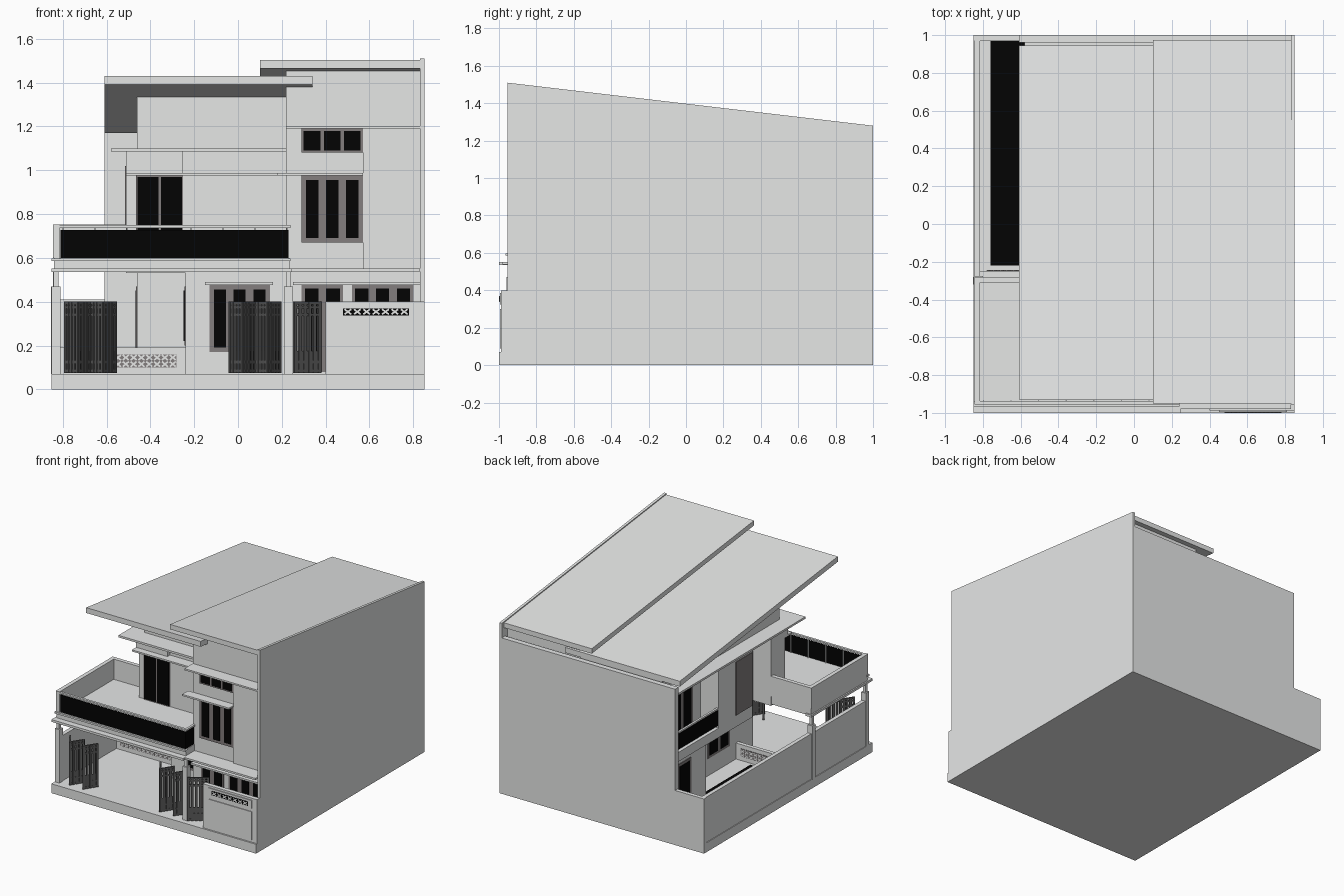
import bpy, bmesh, math
from mathutils import Matrix, Vector

old = bpy.data.objects.get("Cube")
if old:
    bpy.data.objects.remove(old, do_unlink=True)


def material(name, r, g, b):
    m = bpy.data.materials.new(name)
    m.use_nodes = True
    m.diffuse_color = (r, g, b, 1)
    m.node_tree.nodes["Principled BSDF"].inputs["Base Color"].default_value = (r, g, b, 1)
    return m


PLASTER = material("pale grey plaster", 0.79, 0.8, 0.795)
FRAME = material("warm grey frame", 0.23, 0.21, 0.21)
STEEL = material("dark grey steel", 0.1, 0.1, 0.1)
BLACK = material("black glass", 0.001, 0.001, 0.001)


def finish(name, bm, mat):
    bmesh.ops.recalc_face_normals(bm, faces=bm.faces)
    me = bpy.data.meshes.new(name)
    bm.to_mesh(me)
    bm.free()
    me.materials.append(mat)
    ob = bpy.data.objects.new(name, me)
    bpy.context.collection.objects.link(ob)


def add_box(bm, x, y, z):
    size = Matrix.Diagonal((x[1] - x[0], y[1] - y[0], z[1] - z[0], 1))
    centre = Vector((sum(x), sum(y), sum(z))) / 2
    return bmesh.ops.create_cube(bm, size=1, matrix=Matrix.Translation(centre) @ size)["verts"]


def box(name, x, y, z, mat=PLASTER):
    bm = bmesh.new()
    add_box(bm, x, y, z)
    finish(name, bm, mat)


def prism(name, x, profile):
    """Extrude a (y, z) outline along x."""
    bm = bmesh.new()
    face = bm.faces.new([bm.verts.new((x[0], y, z)) for y, z in profile])
    ext = bmesh.ops.extrude_face_region(bm, geom=[face])
    moved = [v for v in ext["geom"] if isinstance(v, bmesh.types.BMVert)]
    bmesh.ops.translate(bm, verts=moved, vec=(x[1] - x[0], 0, 0))
    finish(name, bm, PLASTER)


SLOPE = 0.118


def left_under(y):
    return 1.39 - SLOPE * (y + 0.93)


def right_under(y):
    return 1.465 - SLOPE * (y + 0.95)


def body(name, x, y, z0, top):
    prism(name, x, [(y[0], z0), (y[1], z0), (y[1], top(y[1])), (y[0], top(y[0]))])


def roof(name, x, y, under, thick):
    prism(name, x, [(y[0], under(y[0])), (y[1], under(y[1])),
                    (y[1], under(y[1]) + thick), (y[0], under(y[0]) + thick)])


# Ground slab and boundary walls
box("plinth", (-0.85, 0.85), (-1, 1), (0, 0.07))
prism("tall_side_wall", (0.83, 0.85), [(-0.955, 0), (1, 0), (1, 1.28), (-0.955, 1.51)])
box("back_wall", (-0.61, 0.83), (0.96, 1), (0.07, 1.17))
box("low_back_wall", (-0.85, -0.61), (0.97, 1), (0.07, 0.41))
box("low_side_wall", (-0.845, -0.815), (-0.95, 0.97), (0.07, 0.41))
box("garden_strip", (-0.76, -0.38), (-0.22, 0.97), (0.068, 0.076), BLACK)

# House bodies and roofs
box("ground_floor_body", (-0.24, 0.22), (-0.45, 0.96), (0.07, 0.56))
box("ground_floor_rear", (-0.46, -0.24), (0.42, 0.96), (0.07, 0.56))
box("first_floor_body", (-0.36, 0.22), (-0.45, 0.96), (0.53, 1.09))
body("attic_body", (-0.46, 0.22), (-0.45, 0.94), 1.09, left_under)
body("right_block", (0.22, 0.83), (-0.85, 0.93), 0.07, right_under)
box("right_block_pier", (0.57, 0.83), (-0.865, -0.85), (0.55, 1.19))
roof("left_roof", (-0.61, 0.34), (-0.93, 0.945), left_under, 0.04)
roof("right_roof", (0.10, 0.83), (-0.95, 0.975), right_under, 0.037)

# Thin canopies: name, x, y, z
for name, x, y, z in [
    ("upper_eave", (-0.58, 0.22), (-0.59, 0.96), (1.085, 1.1)),
    ("balcony_door_canopy", (-0.51, 0.22), (-0.53, -0.45), (0.975, 0.987)),
    ("door_head_box", (-0.51, -0.25), (-0.48, -0.4), (0.98, 1.09)),
    ("top_window_canopy", (0.22, 0.83), (-0.95, -0.85), (1.19, 1.202)),
    ("middle_window_canopy", (0.18, 0.57), (-0.92, -0.85), (0.975, 0.987)),
    ("first_floor_ledge", (0.22, 0.83), (-0.98, -0.85), (0.538, 0.552)),
    ("ground_window_canopy", (0.25, 0.83), (-0.92, -0.85), (0.477, 0.49)),
    ("carport_window_canopy", (-0.15, 0.16), (-0.52, -0.45), (0.477, 0.49)),
]:
    box(name, x, y, z)


# Windows: a frame plate with evenly spaced panes
def window(name, x, y, z, panes, axis="x", edge=0.02, gap=0.035):
    """x is the span along the wall, y the wall plane, facing -y or -x."""
    def place(part, span, out, height, mat):
        depth = (y - out, y + 0.002)
        if axis == "x":
            box(part, span, depth, height, mat)
        else:
            box(part, depth, span, height, mat)
    place(name + "_frame", x, 0.005, z, FRAME)
    w = (x[1] - x[0] - 2 * edge - (panes - 1) * gap) / panes
    for i in range(panes):
        a = x[0] + edge + i * (w + gap)
        place(name + "_pane", (a, a + w), 0.008, (z[0] + edge, z[1] - edge), BLACK)


window("first_floor_window", (0.29, 0.57), -0.865, (0.67, 0.975), 3)
window("top_window", (0.29, 0.57), -0.865, (1.08, 1.19), 3, edge=0.01, gap=0.015)
window("ground_window", (0.29, 0.48), -0.85, (0.08, 0.475), 2, edge=0.015)
window("ground_wide_window", (0.52, 0.80), -0.85, (0.2, 0.475), 3, edge=0.015)
window("carport_window", (-0.13, 0.145), -0.45, (0.17, 0.475), 3)
window("balcony_door", (-0.465, -0.25), -0.45, (0.6, 0.975), 2, edge=0.006, gap=0.01)
window("rear_balcony_door", (0.44, 0.7), -0.36, (0.6, 1.0), 2, "y")
window("garden_window", (0.6, 0.76), -0.46, (0.12, 0.47), 1, "y")
window("side_entry", (-0.17, 0.09), -0.24, (0.2, 0.47), 2, "y")

# Garden side: projecting bays and rear balcony
box("front_bay", (-0.51, -0.36), (-0.448, -0.28), (0.53, 1.09))
box("middle_bay", (-0.51, -0.36), (-0.06, 0.34), (0.53, 1.09))
box("middle_bay_shutter", (-0.516, -0.51), (-0.05, 0.14), (0.62, 1.02), FRAME)
box("rear_balcony_slab", (-0.51, -0.36), (0.34, 0.96), (0.53, 0.6))
box("rear_balcony_panel", (-0.503, -0.497), (0.34, 0.96), (0.615, 0.73), BLACK)
box("rear_balcony_rail", (-0.508, -0.492), (0.34, 0.96), (0.737, 0.749))

# Front balcony
box("balcony_slab", (-0.84, 0.235), (-0.955, -0.45), (0.54, 0.6))
box("balcony_slab_side", (-0.84, -0.46), (-0.45, -0.285), (0.54, 0.6))
box("balcony_moulding", (-0.85, 0.245), (-1, -0.85), (0.535, 0.552))
box("balcony_moulding_side", (-0.85, -0.8), (-0.85, -0.275), (0.535, 0.552))
box("balcony_ledge", (-0.85, 0.24), (-0.965, -0.94), (0.585, 0.598))
box("balcony_side_parapet", (-0.845, -0.815), (-0.955, -0.28), (0.6, 0.752))
box("balcony_back_parapet", (-0.815, -0.51), (-0.31, -0.28), (0.6, 0.752))
box("balcony_panel", (-0.81, 0.23), (-0.95, -0.943), (0.6, 0.728), BLACK)
box("balcony_panel_end", (0.224, 0.23), (-0.95, -0.85), (0.6, 0.728), BLACK)
box("balcony_rail", (-0.83, 0.24), (-0.955, -0.937), (0.737, 0.749))
box("balcony_rail_end", (0.222, 0.24), (-0.94, -0.85), (0.737, 0.749))
for i in range(8):
    x = -0.8 + i * 0.146
    box("balcony_baluster", (x, x + 0.006), (-0.942, -0.934), (0.6, 0.74))

# Posts carrying the balcony
for x, y in [(-0.83, -0.94), (0.23, -0.94), (-0.833, -0.3)]:
    box("post", (x - 0.02, x + 0.02), (y - 0.02, y + 0.02), (0.07, 0.47))
    box("post_neck", (x - 0.011, x + 0.011), (y - 0.011, y + 0.011), (0.47, 0.54))

# Front fence with raised panels, and the low carport divider
box("fence_wall", (0.40, 0.85), (-0.988, -0.955), (0.07, 0.4))
box("fence_panel", (0.45, 0.81), (-0.994, -0.988), (0.09, 0.3))
box("fence_vent_border", (0.45, 0.81), (-0.994, -0.988), (0.325, 0.385))
box("garden_divider", (-0.815, -0.24), (-0.28, -0.25), (0.07, 0.19))


# Openwork strips: backing plate with crossed bars
def openwork(name, x, y, z, count, back):
    box(name + "_back", x, (y - 0.003, y), z, back)
    bm = bmesh.new()
    step, h = (x[1] - x[0]) / count, z[1] - z[0]
    for i in range(count):
        for side in (-1, 1):
            vs = add_box(bm, (-0.004, 0.004), (-0.004, 0.004), (-h * 0.6, h * 0.6))
            turn = Matrix.Rotation(side * math.atan2(step, h), 4, "Y")
            spot = Matrix.Translation((x[0] + (i + 0.5) * step, y - 0.0015, sum(z) / 2))
            bmesh.ops.transform(bm, verts=vs, matrix=spot @ turn)
    finish(name + "_bars", bm, PLASTER)


openwork("fence_vent", (0.48, 0.78), -0.994, (0.338, 0.37), 7, BLACK)
for face, y in [("front", -0.28), ("rear", -0.247)]:
    for z in (0.1, 0.13):
        openwork("divider_vent_" + face, (-0.78, -0.28), y, (z, z + 0.03), 14, FRAME)


# Barred gate leaves between two plan points
def gate_leaf(name, a, b, bars=5, z0=0.075, z1=0.4):
    d = Vector((b[0] - a[0], b[1] - a[1], 0))
    bm = bmesh.new()
    for i in range(bars):
        t = d.length * i / (bars - 1)
        add_box(bm, (t - 0.008, t + 0.008), (-0.006, 0.006), (z0, z1))
    for z in (z0 + 0.01, z0 + 0.05, z1 - 0.06, z1 - 0.025, z1 - 0.006):
        add_box(bm, (0, d.length), (-0.005, 0.005), (z - 0.006, z + 0.006))
    add_box(bm, (0, d.length), (-0.002, 0.002), (z0, z0 + 0.1))
    turn = Matrix.Rotation(math.atan2(d.y, d.x), 4, "Z")
    bmesh.ops.transform(bm, verts=bm.verts, matrix=Matrix.Translation((a[0], a[1], 0)) @ turn)
    finish(name, bm, STEEL)


for start, name in [(-0.785, "left_gate_leaf"), (-0.035, "middle_gate_leaf")]:
    for i in range(4):
        ys = (-0.95, -0.87) if i % 2 else (-0.87, -0.95)
        x = start + i * 0.057
        gate_leaf(name, (x, ys[0]), (x + 0.053, ys[1]))
gate_leaf("side_gate_leaf", (0.26, -0.96), (0.37, -0.88), 6)
